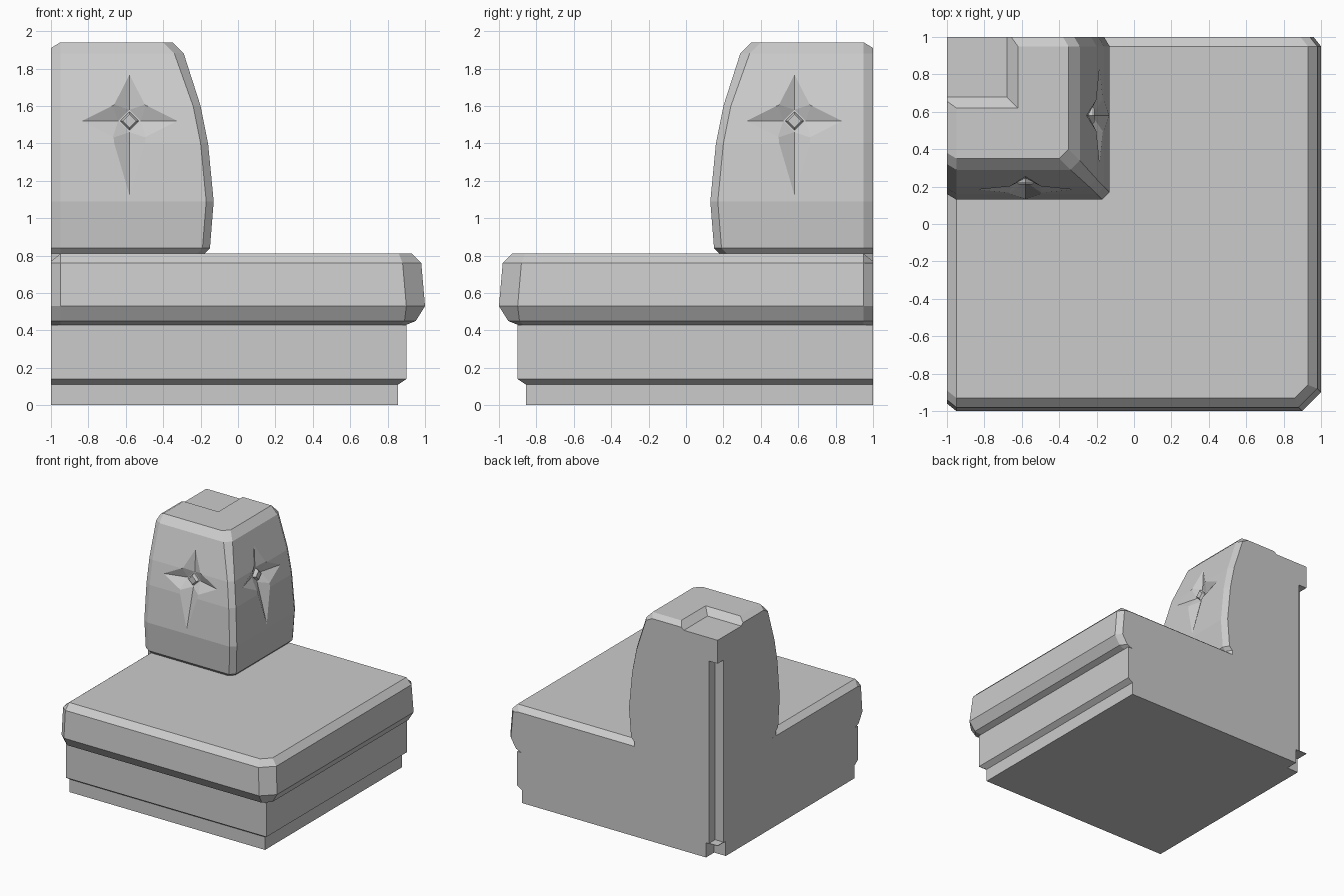
import bpy, bmesh
from mathutils import Vector

if "Cube" in bpy.data.objects:
    bpy.data.objects.remove(bpy.data.objects["Cube"], do_unlink=True)

# One upholstery colour
fabric = bpy.data.materials.new("grey_fabric")
fabric.use_nodes = True
GREY = (0.6, 0.6, 0.6, 1)
fabric.diffuse_color = GREY
fabric.node_tree.nodes["Principled BSDF"].inputs["Base Color"].default_value = GREY


def place(u, v, z):
    """u and v are distances from the two flat back walls."""
    return Vector((u - 1, 1 - v, z))


def make(name, points, faces):
    bm = bmesh.new()
    verts = [bm.verts.new(place(*p)) for p in points]
    for f in faces:
        bm.faces.new([verts[i] for i in f])
    bmesh.ops.remove_doubles(bm, verts=bm.verts, dist=1e-4)
    bmesh.ops.recalc_face_normals(bm, faces=bm.faces)
    mesh = bpy.data.meshes.new(name)
    bm.to_mesh(mesh)
    bm.free()
    mesh.materials.append(fabric)
    ob = bpy.data.objects.new(name, mesh)
    bpy.context.collection.objects.link(ob)
    return ob


def corner_block(name, profile, seam=0.0, drop=0.0):
    """Loft rings (z, width, corner chamfer) with soft seams at the walls."""
    points, faces, n, e = [], [], 7, 0.05
    for k, (z, d, c) in enumerate(profile):
        low = z - drop if k == len(profile) - 1 else z
        points += [(0, 0, low), (0, d - seam, low), (e, d, z), (d - c, d, z),
                   (d, d - c, z), (d, e, z), (d - seam, 0, low)]
    for k in range(len(profile) - 1):
        for i in range(n):
            j = (i + 1) % n
            faces.append((k * n + i, k * n + j, k * n + n + j, k * n + n + i))
    faces.append(range(n))
    # top: raised panel with a strip falling to each wall
    t, m = len(points) - n, len(points)
    points.append((e, e, profile[-1][0]))
    faces += [(m, t + 2, t + 3, t + 4, t + 5), (t, t + 1, t + 2, m), (t, m, t + 5, t + 6)]
    return make(name, points, faces)


def square_prism(name, low, high, z0, z1):
    a = -0.1
    points = []
    for s, z in ((low, z0), (high, z1)):
        points += [(a, a, z), (s, a, z), (s, s, z), (a, s, z)]
    sides = [(i, (i + 1) % 4, 4 + (i + 1) % 4, 4 + i) for i in range(4)]
    return make(name, points, sides + [range(4), range(4, 8)])


def swapped(points, swap):
    return [(v, u, z) if swap else (u, v, z) for u, v, z in points]


def tuft_cutter(name, swap):
    """Four-pointed star dent narrowing to a small diamond."""
    u, z, q, r = 0.42, 1.52, 0.09, 0.06
    star = [(u + 0.27, 0.82, z), (u + q, 0.802, z + q), (u, 0.745, z + 0.27), (u - q, 0.802, z + q),
            (u - 0.27, 0.82, z), (u - q, 0.837, z - q), (u, 0.873, z - 0.42), (u + q, 0.837, z - q)]
    pit = [(u + r, 0.765, z), (u, 0.755, z + r), (u - r, 0.765, z), (u, 0.775, z - r)]
    points = star + pit + [(u, 1.0, z)]
    faces = [(8, 9, 10, 11)]
    for i in range(4):
        tip, mid, nxt = 2 * i, 2 * i + 1, (2 * i + 2) % 8
        a, b = 8 + i, 8 + (i + 1) % 4
        faces += [(tip, mid, a), (mid, b, a), (mid, nxt, b), (tip, mid, 12), (mid, nxt, 12)]
    return make(name, swapped(points, swap), faces)


def button(name, swap):
    u, z = 0.42, 1.52
    points = []
    for r, v in ((0.05, 0.74), (0.05, 0.775), (0.036, 0.79)):
        points += [(u + r, v, z), (u, v, z + r), (u - r, v, z), (u, v, z - r)]
    faces = [range(4), range(8, 12)]
    for k in (0, 4):
        faces += [(k + i, k + (i + 1) % 4, k + 4 + (i + 1) % 4, k + 4 + i) for i in range(4)]
    return make(name, swapped(points, swap), faces)


def cut(ob, cutter):
    cutter.hide_render = True
    mod = ob.modifiers.new("cut", "BOOLEAN")
    mod.operation = "DIFFERENCE"
    mod.solver = "EXACT"
    mod.object = cutter
    bpy.context.view_layer.objects.active = ob
    bpy.ops.object.modifier_apply(modifier=mod.name)


# Plinth with a stepped foot
base = corner_block("base", [(0, 1.855, 0), (0.11, 1.855, 0), (0.14, 1.9, 0), (0.43, 1.9, 0)])

# Seat cushion with bevelled rim
seat = corner_block("seat_cushion", [(0.43, 1.9, 0.03), (0.45, 1.95, 0.06), (0.53, 2.0, 0.1),
                                     (0.76, 1.98, 0.1), (0.81, 1.93, 0.07)], 0.04, 0.04)

# Corner backrest, bulging low and tapering to the top
back = corner_block("corner_backrest", [(0.7, 0.82, 0.04), (0.81, 0.82, 0.04), (0.84, 0.85, 0.04),
                                        (1.09, 0.87, 0.04), (1.4, 0.84, 0.04), (1.6, 0.8, 0.04),
                                        (1.88, 0.71, 0.05), (1.94, 0.65, 0.05)], 0.03, 0.03)

# Tufted dents and buttons on both cushion faces
cutters = []
for side, swap in (("front", False), ("side", True)):
    cutters.append(tuft_cutter(side + "_tuft_cutter", swap))
    cut(back, cutters[-1])
    button(side + "_button", swap)

# Shallow step on the top, groove down the rear corner
step = square_prism("top_step_cutter", 0.32, 0.45, 1.89, 2.0)
groove = square_prism("rear_groove_cutter", 0.08, 0.08, 0.13, 1.69)
foot = square_prism("rear_foot_cutter", 0.11, 0.11, -0.1, 0.125)
cut(back, step)
for part in (base, seat, back):
    cut(part, groove)
cut(base, foot)

for helper in cutters + [step, groove, foot]:
    bpy.data.objects.remove(helper, do_unlink=True)
